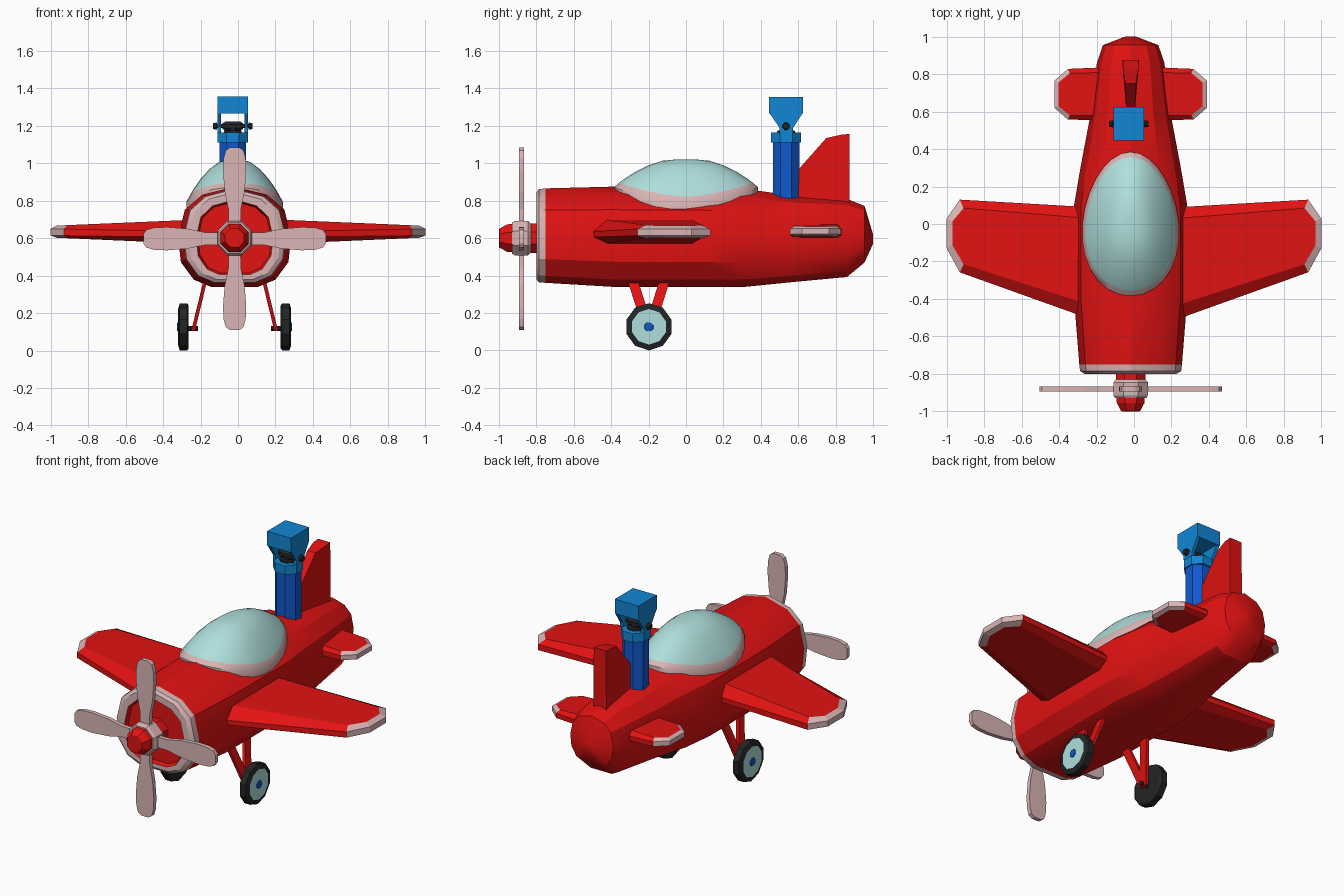
import bpy, bmesh, math

if "Cube" in bpy.data.objects:
    bpy.data.objects.remove(bpy.data.objects["Cube"])

CX = -0.018  # body axis in x


def material(name, rgb):
    m = bpy.data.materials.new(name)
    m.diffuse_color = (*rgb, 1)
    m.use_nodes = True
    m.node_tree.nodes["Principled BSDF"].inputs["Base Color"].default_value = m.diffuse_color
    return m


MATS = {
    "red": material("red paint", (0.76, 0.006, 0.006)),
    "pink": material("pale pink trim", (0.70, 0.46, 0.46)),
    "glass": material("pale teal", (0.43, 0.74, 0.72)),
    "blue": material("deep blue", (0.005, 0.10, 0.62)),
    "sky": material("light blue", (0.006, 0.24, 0.66)),
    "black": material("black rubber", (0.017, 0.018, 0.019)),
}


def loft(name, rings, color, caps=None, smooth=None):
    """Skin rings of points; color is a name or a rule (band, side) -> name."""
    rule = color if callable(color) else (lambda i, j: color)
    n = len(rings[0])
    caps = caps or (rule(0, 0), rule(len(rings) - 2, 0))
    used = []

    def slot(c):
        if c not in used:
            used.append(c)
        return used.index(c)

    bm = bmesh.new()
    vs = [[bm.verts.new(p) for p in r] for r in rings]
    for i in range(len(vs) - 1):
        for j in range(n):
            k = (j + 1) % n
            f = bm.faces.new((vs[i][j], vs[i][k], vs[i + 1][k], vs[i + 1][j]))
            f.material_index = slot(rule(i, j))
    bm.faces.new(vs[0]).material_index = slot(caps[0])
    bm.faces.new(vs[-1]).material_index = slot(caps[1])
    bmesh.ops.recalc_face_normals(bm, faces=bm.faces)
    me = bpy.data.meshes.new(name)
    bm.to_mesh(me)
    bm.free()
    for c in used:
        me.materials.append(MATS[c])
    if smooth:
        me.shade_smooth()
        me.set_sharp_from_angle(angle=math.radians(smooth))
    ob = bpy.data.objects.new(name, me)
    bpy.context.collection.objects.link(ob)
    return ob


def lathe(name, axis, center, steps, color, n=10, caps=None):
    """Turned part: steps are (position along axis, radius)."""
    rings = []
    for a, r in steps:
        ring = []
        for j in range(n):
            t = 2 * math.pi * (j + 0.5) / n
            u, v = r * math.cos(t), r * math.sin(t)
            p = {"x": (a, u, v), "y": (u, a, v), "z": (u, v, a)}[axis]
            ring.append([p[i] + center[i] for i in range(3)])
        rings.append(ring)
    return loft(name, rings, color, caps)


def box(name, x, y, z, color):
    return loft(name, [[(x[0], y[0], h), (x[1], y[0], h), (x[1], y[1], h), (x[0], y[1], h)] for h in z], color)


# Fuselage with nose ring: (y, half width, top, bottom)
half = [(0.57, 0.84), (0.88, 0.54), (1, 0), (0.95, -0.5), (0.72, -0.85), (0.4, -1)]
section = [(0, 1)] + half + [(-x, z) for x, z in reversed(half)]
stations = [(-0.775, 0.195, 0.795, 0.415), (-0.80, 0.205, 0.805, 0.405), (-0.80, 0.245, 0.845, 0.38),
            (-0.785, 0.27, 0.862, 0.363), (-0.75, 0.274, 0.866, 0.361), (-0.40, 0.302, 0.875, 0.34),
            (0.10, 0.302, 0.872, 0.338), (0.30, 0.268, 0.865, 0.338), (0.57, 0.217, 0.828, 0.365),
            (0.86, 0.18, 0.81, 0.392), (0.955, 0.148, 0.772, 0.47), (1.0, 0.03, 0.62, 0.57)]
loft("fuselage",
     [[(CX + w * x, y, (t + b) / 2 + (t - b) / 2 * z) for x, z in section] for y, w, t, b in stations],
     lambda i, j: "pink" if i in (1, 2, 3) else "red", ("red", "red"), smooth=28)

# Canopy dome with pale rim, following the fuselage top
rings = []
for s, drop in [(1, 0.05), (1, 0), (0.93, 0), (0.85, 0), (0.7, 0), (0.52, 0), (0.33, 0), (0.15, 0), (0.03, 0)]:
    ring = []
    for j in range(28):
        t = 2 * math.pi * j / 28
        c, d = math.cos(t), math.sin(t)
        base = 0.772 + 0.088 * abs(d) ** 1.6
        z = base + 0.012 + (1.018 - base) * (1 - s * s) ** 0.95 - drop
        ring.append((CX + s * 0.258 * c * (1 - 0.12 * d), s * 0.385 * d, min(z, 1.02)))
    rings.append(ring)
loft("canopy", rings, lambda i, j: "pink" if i < 2 else "glass", ("pink", "glass"), smooth=40)


# Wings and tailplane: bevelled slabs with trimmed tips
def slab(name, side, x0, outer, inner, levels):
    rings = []
    for pts, zs in zip((inner, outer, outer, inner), levels):
        x_in, x_out = pts[0][0], max(p[0] for p in pts)
        rings.append([(x0 + side * x, y, zs[0] + (zs[1] - zs[0]) * (x - x_in) / (x_out - x_in)) for x, y in pts])
    loft(name, rings, lambda i, j: "pink" if j in (1, 2, 3) else "red", ("red", "red"))


wing_out = [(0.24, -0.505), (0.93, -0.258), (1.0, -0.13), (1.0, 0.03), (0.93, 0.13), (0.24, 0.09)]
wing_in = [(0.24, -0.43), (0.91, -0.215), (0.968, -0.115), (0.968, 0.015), (0.91, 0.085), (0.24, 0.03)]
tail_out = [(0.1, 0.555), (0.335, 0.557), (0.407, 0.62), (0.407, 0.765), (0.335, 0.828), (0.1, 0.838)]
tail_in = [(0.1, 0.58), (0.325, 0.58), (0.385, 0.63), (0.385, 0.755), (0.325, 0.805), (0.1, 0.81)]
for label, s in (("left", -1), ("right", 1)):
    slab(label + "_wing", s, 0, wing_out, wing_in,
         [(0.57, 0.602), (0.605, 0.614), (0.635, 0.65), (0.698, 0.667)])
    slab(label + "_tailplane", s, CX, tail_out, tail_in,
         [(0.60, 0.612), (0.615, 0.622), (0.645, 0.652), (0.675, 0.663)])

# Tail fin, thinner at the leading edge
fin = [(0.59, 0.76, 0.022), (0.595, 0.96, 0.022), (0.75, 1.135, 0.028), (0.83, 1.153, 0.042),
       (0.875, 1.157, 0.042), (0.875, 0.74, 0.045)]
loft("tail_fin", [[(CX + s * w, y, z) for y, z, w in fin] for s in (-1, 1)], "red")

# Propeller: shaft, hub, spinner and four blades
hub = (CX, 0, 0.6)
lathe("propeller_shaft", "y", hub, [(-0.77, 0.085), (-0.84, 0.085)], "red", 8)
lathe("propeller_hub", "y", hub, [(-0.83, 0.085), (-0.845, 0.1), (-0.915, 0.1), (-0.93, 0.09)], "pink", 8)
lathe("spinner", "y", hub, [(-0.92, 0.082), (-0.955, 0.08), (-0.998, 0.055), (-1.0, 0.05)], "red", 8)
blade = [(0.07, 0.032), (0.16, 0.034), (0.25, 0.053), (0.36, 0.062), (0.43, 0.059), (0.472, 0.047), (0.487, 0.025)]
outline = [(w, r) for r, w in blade] + [(-w, r) for r, w in reversed(blade)]
for k in range(4):
    c, d = round(math.cos(k * math.pi / 2)), round(math.sin(k * math.pi / 2))
    loft(f"propeller_blade_{k + 1}",
         [[(CX + w * c - r * d, y, 0.597 + w * d + r * c) for w, r in outline] for y in (-0.893, -0.867)], "pink")

# Landing gear: wheels, hubcaps, axles and V struts
for label, s in (("left", -1), ("right", 1)):
    ctr = (CX, -0.198, 0.126)
    lathe(label + "_wheel", "x", ctr,
          [(s * 0.245, 0.112), (s * 0.253, 0.126), (s * 0.293, 0.126), (s * 0.302, 0.095)], "black", 10,
          ("black", "glass"))
    lathe(label + "_hub_bolt", "x", ctr, [(s * 0.298, 0.027), (s * 0.307, 0.024)], "blue", 8)
    lathe(label + "_axle", "x", (CX, -0.198, 0.118), [(s * 0.195, 0.014), (s * 0.25, 0.014)], "black", 8)
    for part, y_top in (("front", -0.30), ("rear", -0.10)):
        rings = []
        for x, y, z in ((0.145, y_top, 0.42), (0.222, -0.198, 0.105)):
            rings.append([(CX + s * (x + a), y + b, z) for a, b in
                          ((-0.01, -0.028), (0.01, -0.028), (0.01, 0.028), (-0.01, 0.028))])
        loft(f"{label}_{part}_strut", rings, "red")

# Blue pipe behind the cockpit
PX, PY = -0.028, 0.535
lathe("pipe", "z", (PX, PY, 0), [(0.74, 0.077), (1.115, 0.077)], "blue", 8)
lathe("pipe_collar", "z", (PX, PY, 0), [(1.11, 0.087), (1.165, 0.087)], "sky", 8)
lathe("pipe_mouth", "z", (PX, PY, 0), [(1.15, 0.055), (1.175, 0.05)], "black", 8)
lathe("pivot", "x", (PX, PY, 1.198), [(-0.055, 0.016), (-0.04, 0.026), (0.04, 0.026), (0.055, 0.016)], "black", 8)
lathe("pivot_stem", "z", (PX, PY, 0), [(1.17, 0.025), (1.2, 0.025)], "black", 8)

# Hood on the pipe: block with two tapered side plates and bolts
box("hood", (PX - 0.082, PX + 0.082), (0.445, 0.625), (1.265, 1.355), "sky")
plate = [(0.445, 1.27), (0.625, 1.27), (0.573, 1.19), (0.573, 1.165), (0.50, 1.165), (0.50, 1.19)]
for label, s in (("left", -1), ("right", 1)):
    loft(label + "_hood_plate", [[(PX + s * x, y, z) for y, z in plate] for x in (0.062, 0.082)], "sky")
    lathe(label + "_hood_bolt", "x", (PX, PY, 1.198), [(s * 0.05, 0.012), (s * 0.09, 0.012)], "black", 8)
    lathe(label + "_hood_bolt_head", "x", (PX, PY, 1.198), [(s * 0.085, 0.021), (s * 0.105, 0.017)], "black", 8)
